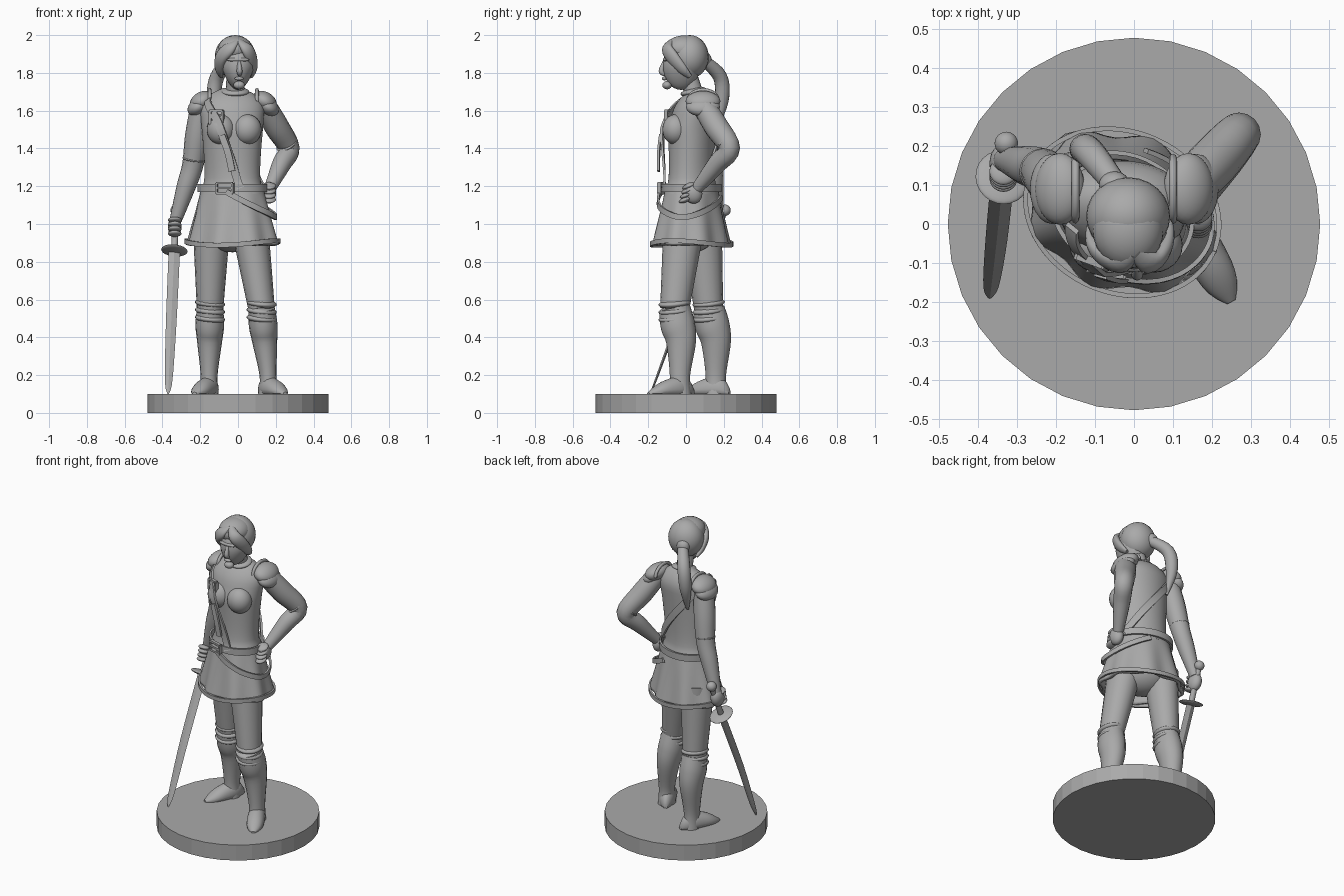
import bpy, bmesh, math
from mathutils import Vector, Matrix, Euler

if "Cube" in bpy.data.objects:
    bpy.data.objects.remove(bpy.data.objects["Cube"])

stone = bpy.data.materials.new("stone grey")
stone.use_nodes = True
stone.diffuse_color = (.4, .4, .4, 1)
stone.node_tree.nodes["Principled BSDF"].inputs["Base Color"].default_value = stone.diffuse_color

ACROSS, BACK, UP = Vector((1, 0, 0)), Vector((0, 1, 0)), Vector((0, 0, 1))
FLOOR, HEM, BELT, SHOULDER, NECK = .1, .89, 1.19, 1.6, 1.72


def finish(name, bm, sharp=50):
    bmesh.ops.recalc_face_normals(bm, faces=bm.faces)
    mesh = bpy.data.meshes.new(name)
    bm.to_mesh(mesh)
    bm.free()
    mesh.materials.append(stone)
    part = bpy.data.objects.new(name, mesh)
    bpy.context.collection.objects.link(part)
    bpy.ops.object.select_all(action='DESELECT')
    part.select_set(True)
    bpy.context.view_layer.objects.active = part
    bpy.ops.object.shade_smooth_by_angle(angle=math.radians(sharp))
    return part


def skin(name, loops, capped=True, sharp=50):
    """Join rings of points into a tube."""
    bm = bmesh.new()
    rings = [[bm.verts.new(point) for point in loop] for loop in loops]
    for low, high in zip(rings, rings[1:]):
        for j in range(len(low)):
            bm.faces.new((low[j - 1], low[j], high[j], high[j - 1]))
    if capped:
        bm.faces.new(rings[0])
        bm.faces.new(rings[-1])
    return finish(name, bm, sharp)


def spline(keys, steps=5):
    """Pass a smooth curve through the keys."""
    keys = [Vector(key) for key in keys]
    padded = [keys[0], *keys, keys[-1]]
    curve = []
    for a, b, c, d in zip(padded, padded[1:], padded[2:], padded[3:]):
        for step in range(steps):
            t = step / steps
            curve.append(b + (c - a) * t / 2 + (a - b * 2.5 + c * 2 - d / 2) * t ** 2
                         + (b * 3 - a - c * 3 + d) * t ** 3 / 2)
    return curve + [keys[-1]]


def sweep(name, path, widths, flat=1, depth_axis=BACK, sides=16, sharp=50):
    """Sweep an ellipse along a path; flat scales it along depth_axis."""
    path = spline(path)
    widths = [w.x for w in spline([(w, 0, 0) for w in widths])]
    loops = []
    for i, (centre, width) in enumerate(zip(path, widths)):
        along = path[min(i + 1, len(path) - 1)] - path[max(i - 1, 0)]
        side = along.cross(depth_axis).normalized()
        depth = side.cross(along).normalized() * flat
        turns = [math.tau * j / sides for j in range(sides)]
        loops.append([centre + width * (side * math.cos(a) + depth * math.sin(a)) for a in turns])
    return skin(name, loops, sharp=sharp)


def ball(name, centre, size, turn=(0, 0, 0), taper=0):
    bm = bmesh.new()
    bmesh.ops.create_uvsphere(bm, u_segments=24, v_segments=16, radius=1)
    for v in bm.verts:
        v.co.x *= 1 + taper * min(v.co.z, 0)
    bm.transform(Matrix.LocRotScale(Vector(centre), Euler(turn), Vector(size)))
    return finish(name, bm)


def body_point(angle, z, lift=0):
    """Point and outward direction on the body; the front is at angle -pi/2."""
    above = max(0, z - 1.5)
    if z < BELT:
        width = .17 + .27 * (BELT - z)
    elif z < SHOULDER:
        width = .17 - .02 * math.sin(math.pi * math.sqrt((z - BELT) / (SHOULDER - BELT)))
    else:
        width = max(.05, .17 * math.sqrt(max(0, 1 - ((z - SHOULDER) / (NECK - SHOULDER)) ** 2)))
    depth = width * (.78 - above)
    twist = -.4 * min(1, max(0, (SHOULDER - z) / (SHOULDER - BELT)))
    turn = Matrix.Rotation(twist, 3, 'Z')
    spot = Vector((width * math.cos(angle), depth * math.sin(angle), 0))
    out = turn @ Vector((math.cos(angle) / width, math.sin(angle) / depth, 0)).normalized()
    return Vector((-.03, .03 + above / 6, z)) + turn @ spot + out * lift, out


def body_shell(name, bottom, top, fold=0, capped=True):
    loops = []
    for i in range(21):
        z = bottom + (top - bottom) * i / 20
        turns = [math.tau * j / 64 for j in range(64)]
        loops.append([body_point(a, z, fold * (1 - i / 20) * math.cos(8 * a))[0] for a in turns])
    return skin(name, loops, capped)


def strap(name, keys, width=.042):
    """Flat band through (angle, height, lift) keys on the body."""
    spots = [body_point(*key) for key in spline(keys, 8)]
    loops = []
    for i, (spot, out) in enumerate(spots):
        along = spots[min(i + 1, len(spots) - 1)][0] - spots[max(i - 1, 0)][0]
        edge = along.cross(out).normalized() * width / 2
        thick = out * .012
        loops.append([spot - edge, spot + edge, spot + edge + thick, spot - edge + thick])
    return skin(name, loops, sharp=40)


def buckle(name, angle, z, width, height):
    """Square frame with a centre pin."""
    spot, out = body_point(angle, z, .03)
    frame = Matrix.LocRotScale(spot, out.to_track_quat('Z', 'Y'), None)
    bm = bmesh.new()
    bars = [(0, s * height / 2, width, .012) for s in (-1, 0, 1)]
    bars += [(s * width / 2, 0, .012, height) for s in (-1, 1)]
    for x, y, wide, tall in bars:
        bar = Matrix.LocRotScale(Vector((x, y, 0)), None, Vector((wide, tall, .02)))
        bmesh.ops.create_cube(bm, size=1, matrix=frame @ bar)
    finish(name, bm, 30)


def leg(side, hip, knee, heel, toe):
    hip, knee, heel, toe = map(Vector, (hip, knee, heel, toe))
    ankle = heel.lerp(toe, .3) + UP * .1
    calf = knee.lerp(ankle, .5) + BACK * .02
    sweep(side + "_thigh", [hip, hip.lerp(knee, .5), knee], [.1, .085, .07], 1.1)
    sweep(side + "_boot", [knee, knee.lerp(calf, .5), calf, ankle, heel.lerp(toe, .3)],
          [.07, .076, .066, .045, .05], 1.2)
    for i in range(3):
        ball(side + "_cuff_fold", knee + UP * (.04 * i - .05), (.08, .086, .026), (.1, .1, 0))
    # Foot: rounded outline, sloping down to the toe, sole on the floor
    loops = []
    across = (toe - heel).cross(UP).normalized()
    for i in range(13):
        f = i / 12
        width = .012 + .04 * (1 - abs(2 * f - 1) ** 3)
        height = (.09 - .06 * f) * width / .052
        centre = heel.lerp(toe, f)
        turns = [math.tau * j / 20 for j in range(20)]
        loops.append([centre + across * width * math.cos(a)
                      + UP * height * max(0, .4 + math.sin(a)) for a in turns])
    skin(side + "_foot", loops)


def arm(side, shoulder, elbow, wrist):
    shoulder, elbow, wrist = map(Vector, (shoulder, elbow, wrist))
    sweep(side + "_arm", [shoulder, shoulder.lerp(elbow, .5), elbow, elbow.lerp(wrist, .4), wrist],
          [.06, .065, .056, .05, .032])
    ball(side + "_sleeve_edge", shoulder.lerp(elbow, .9), (.06, .06, .014),
         (elbow - shoulder).to_track_quat('Z', 'Y').to_euler())


def hand(side, palm, tilt):
    palm = Vector(palm)
    ball(side + "_palm", palm, (.036, .05, .058), (tilt, 0, 0))
    for i in range(4):
        ball(side + "_finger", palm - BACK * (.02 + .006 * i) + UP * (.036 - .024 * i),
             (.036, .036, .014), (tilt, 0, 0))


# Base
bm = bmesh.new()
bmesh.ops.create_cone(bm, cap_ends=True, segments=32, radius1=.478, radius2=.478, depth=FLOOR,
                      matrix=Matrix.Translation(UP * FLOOR / 2))
finish("base", bm, 5)

# Skirt and torso
skirt = body_shell("skirt", HEM, BELT, fold=.012, capped=False)
skirt.modifiers.new("cloth", 'SOLIDIFY').thickness = .02
body_shell("torso", BELT - .03, NECK)
ball("hips", (-.03, .03, 1), (.18, .14, .15), (0, 0, -.4))
for x in (-.09, .05):
    ball("bust", (x, -.055, 1.5), (.075, .07, .08))

# Legs, arms and hands
leg("right", (-.14, .08, 1), (-.148, .12, .55), (-.12, .23, FLOOR), (-.23, -.01, FLOOR))
leg("left", (.06, -.01, 1), (.125, -.06, .55), (.12, .04, FLOOR), (.25, -.2, FLOOR))
arm("right", (-.19, .09, 1.63), (-.24, .14, 1.31), (-.33, .165, 1.02))
arm("left", (.14, .09, 1.63), (.27, .23, 1.4), (.17, .06, 1.19))
hand("right", (-.335, .155, .985), -.3)
hand("left", (.165, .035, 1.165), .4)

# Shoulder guards: dome, lower plate and raised rim
for side, s, x in (("right", -1, -.19), ("left", 1, .14)):
    top = Vector((x, .09, 1.65))
    ball(side + "_shoulder_guard", top, (.068, .092, .05), (0, s * .5, 0))
    ball(side + "_shoulder_plate", top + ACROSS * s * .02 - UP * .03, (.062, .09, .045), (0, s * .6, 0))
    inner = top - ACROSS * s * .04
    rim = [inner + BACK * .08 * math.cos(a) + UP * .06 * math.sin(a)
           for a in (math.pi * i / 6 for i in range(7))]
    sweep(side + "_guard_rim", rim, [.01] * 7, depth_axis=ACROSS, sides=8)

# Neck and collar
sweep("neck", [(-.015, .05, 1.66), (-.015, .01, 1.8)], [.052, .045])
ball("collar", (-.015, .04, 1.7), (.075, .07, .022), (.2, 0, 0))

# Face
ball("face", (0, -.025, 1.835), (.087, .098, .125), taper=.3)
sweep("nose", [(.006, -.115, 1.86), (.008, -.13, 1.81), (.008, -.11, 1.79)], [.008, .015, .01])
ball("brow", (0, -.105, 1.87), (.06, .018, .012))
ball("lips", (.006, -.115, 1.77), (.024, .012, .01))
ball("chin", (.006, -.1, 1.735), (.03, .025, .022))

# Hair: cap, parted fringe and tied tail
ball("hair_cap", (-.015, .02, 1.885), (.108, .1, .115))
ball("hair_crown", (-.015, -.01, 1.925), (.092, .105, .073))
for s in (-1, 1):
    sweep("fringe", [(s * .005, -.075, 1.97), (s * .045, -.1, 1.93), (s * .08 - .01, -.07, 1.88),
                     (s * .09 - .01, -.02, 1.82), (s * .08 - .01, .02, 1.78)],
          [.018, .035, .038, .03, .015], .6, Vector((s, -1, 0)))
ball("hair_tie", (-.05, .1, 1.87), (.04, .035, .04))
sweep("hair_tail", [(-.04, .09, 1.87), (-.11, .18, 1.78), (-.13, .19, 1.65), (-.12, .155, 1.5)],
      [.03, .038, .035, .008])

# Straps and buckles
circle = [math.tau * i / 24 for i in range(25)]
strap("skirt_hem", [(a, HEM + .01 + .012 * math.cos(2 * a), .004) for a in circle], .025)
strap("belt", [(a, BELT, .008) for a in circle])
strap("hip_belt", [(-1.4, 1.17, .02), (-.4, 1.07, .02), (.4, 1.04, .02), (1.6, 1.14, .02)], .03)
strap("front_strap", [(-2.5, 1.66, .01), (-2, 1.56, .03), (-1.6, 1.42, .03), (-1, BELT, .01)])
strap("back_strap", [(2.5, 1.65, .01), (1.6, 1.42, .01), (.7, BELT, .01)])
strap("strap_end", [(-1.75, 1.47, .04), (-1.5, 1.38, .05), (-1.3, 1.28, .05)], .035)
buckle("strap_buckle", -2, 1.565, .07, .07)
buckle("belt_buckle", -1.45, BELT, .09, .055)

# Sword resting point down
tip, guard = Vector((-.37, -.19, FLOOR)), Vector((-.337, .12, .86))
pommel = guard + (guard - tip) * .28
sweep("sword_blade", [guard, guard.lerp(tip, .5) + BACK * -.01, guard.lerp(tip, .9), tip],
      [.03, .028, .02, .004], .3, sides=4, sharp=20)
ball("sword_guard", guard, (.07, .075, .014), (-.4, .1, 0))
sweep("sword_grip", [guard, pommel], [.018, .016])
ball("sword_pommel", pommel, (.03, .03, .03))
